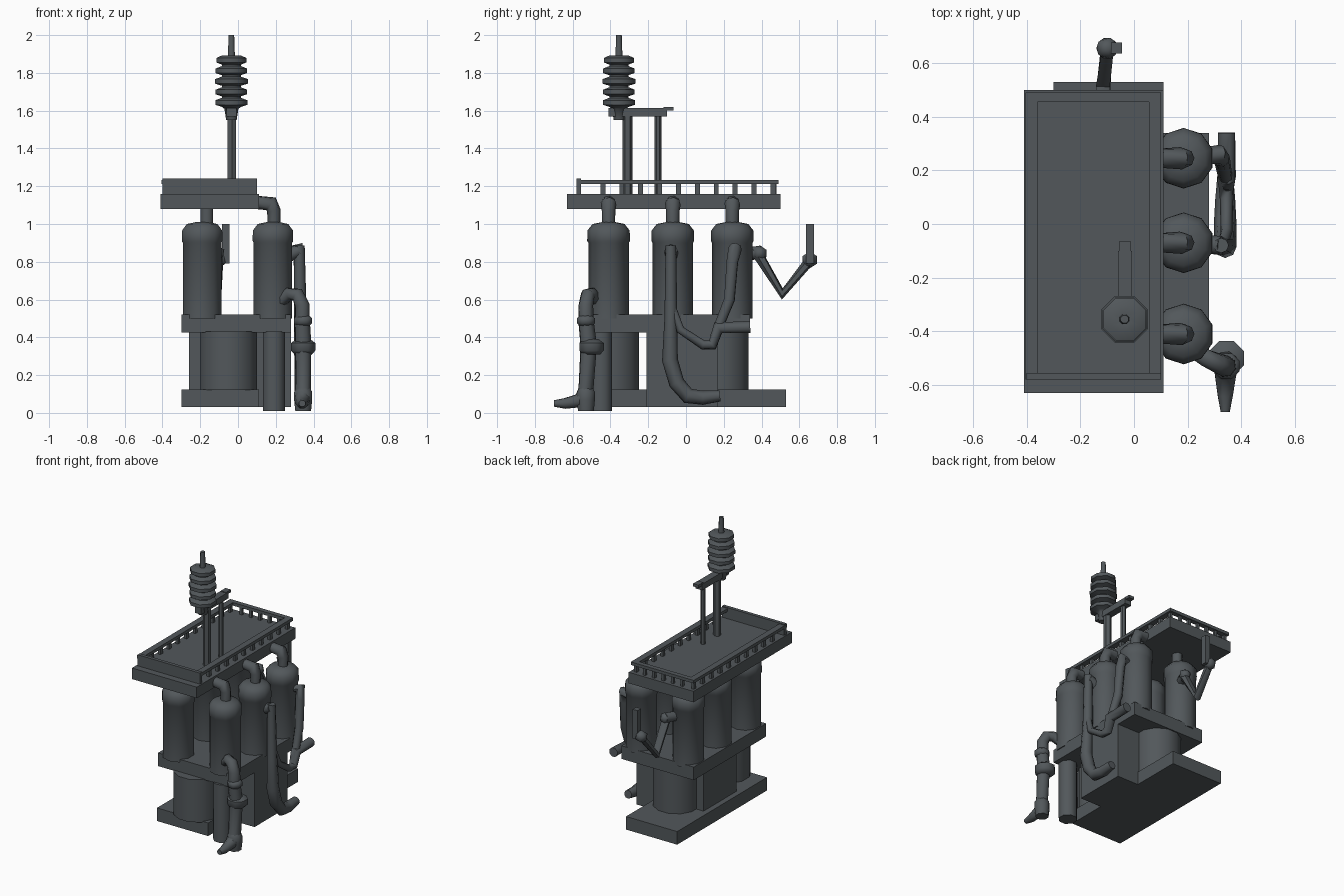
import bpy, bmesh, math
from mathutils import Vector

if "Cube" in bpy.data.objects:
    bpy.data.objects.remove(bpy.data.objects["Cube"])

grey = bpy.data.materials.new("dark_grey")
grey.diffuse_color = (0.085, 0.097, 0.105, 1)
grey.use_nodes = True
grey.node_tree.nodes["Principled BSDF"].inputs["Base Color"].default_value = grey.diffuse_color


def finish(name, bm, smooth=False):
    bmesh.ops.recalc_face_normals(bm, faces=bm.faces)
    me = bpy.data.meshes.new(name)
    bm.to_mesh(me)
    bm.free()
    me.materials.append(grey)
    ob = bpy.data.objects.new(name, me)
    bpy.context.collection.objects.link(ob)
    if smooth:
        bpy.ops.object.select_all(action='DESELECT')
        ob.select_set(True)
        bpy.context.view_layer.objects.active = ob
        bpy.ops.object.shade_smooth_by_angle(angle=math.radians(50))
    return ob


def box(name, x0, x1, y0, y1, z0, z1):
    bm = bmesh.new()
    bmesh.ops.create_cube(bm, size=1)
    for v in bm.verts:
        v.co = (x0 + (v.co.x + .5) * (x1 - x0), y0 + (v.co.y + .5) * (y1 - y0),
                z0 + (v.co.z + .5) * (z1 - z0))
    return finish(name, bm)


def loft(name, rings, smooth=True):
    """Join rings of points and cap both ends."""
    bm = bmesh.new()
    vs = [[bm.verts.new(p) for p in r] for r in rings]
    n = len(vs[0])
    for a, b in zip(vs, vs[1:]):
        for i in range(n):
            bm.faces.new((a[i], a[(i + 1) % n], b[(i + 1) % n], b[i]))
    bm.faces.new(vs[0])
    bm.faces.new(vs[-1])
    return finish(name, bm, smooth)


def lathe(name, x, y, profile, n=10):
    return loft(name, [[(x + r * math.cos(math.tau * (i + .5) / n),
                         y + r * math.sin(math.tau * (i + .5) / n), z)
                        for i in range(n)] for r, z in profile])


def tube(name, pts, radii, n=8):
    pts = [Vector(p) for p in pts]
    if not isinstance(radii, (list, tuple)):
        radii = [radii] * len(pts)
    rings, side = [], None
    for i, p in enumerate(pts):
        d1 = (p - pts[max(i - 1, 0)]).normalized()
        d2 = (pts[min(i + 1, len(pts) - 1)] - p).normalized()
        t = (d1 + d2).normalized()
        if side is None:
            side = t.orthogonal()
        side = (side - t * side.dot(t)).normalized()
        up = t.cross(side)
        rings.append([p + radii[i] * (math.cos(math.tau * k / n) * side + math.sin(math.tau * k / n) * up)
                      for k in range(n)])
    return loft(name, rings)


def ball(name, p, r):
    bm = bmesh.new()
    bmesh.ops.create_icosphere(bm, subdivisions=1, radius=r)
    bmesh.ops.translate(bm, verts=bm.verts, vec=p)
    return finish(name, bm, True)


# Base, lower columns and middle deck
box("base_plate", -.30, .11, -.50, .53, .03, .125)
box("centre_block", -.26, .28, -.21, .17, .03, .43)
for y in (-.40, .18):
    lathe("lower_column", -.05, y, [(.157, .12), (.157, .43)], 12)
lathe("front_pillar", .19, -.45, [(.063, .01), (.063, .43)], 8)
box("middle_deck", -.30, .28, -.49, .34, .425, .52)

# Two rows of tanks with outlet pipes
for y in (-.41, -.07, .245):
    for x in (-.19, .185):
        lathe("tank", x, y, [(.107, .50), (.107, .90), (.113, .91), (.112, .965), (.085, 1.0), (.035, 1.01)])
    lathe("tank_neck", -.165, y, [(.036, .99), (.036, 1.09)], 8)
    tube("outlet_pipe", [(.19, y, .98), (.19, y, 1.07), (.175, y, 1.107), (.09, y, 1.115)],
         [.034, .036, .042, .036])

# Top deck, parapet and railing
box("top_deck", -.41, .11, -.63, .50, 1.08, 1.16)
box("front_parapet", -.40, .10, -.58, -.555, 1.155, 1.24)
for x in (-.385, .075):
    box("side_rail", x - .02, x + .025, -.58, .49, 1.212, 1.234)
    for i in range(10):
        y = -.44 + i * .1
        box("rail_post", x - .01, x + .01, y - .013, y + .013, 1.155, 1.22)
box("back_rail", -.40, .10, .455, .49, 1.212, 1.234)
for i in range(5):
    x = -.30 + i * .075
    box("back_rail_post", x - .01, x + .01, .46, .48, 1.155, 1.22)

# Mast with insulator stack
for y, r in ((-.31, .026), (-.148, .018)):
    lathe("mast_pole", -.033, y, [(r, 1.15), (r, 1.58)], 6)
box("mast_beam", -.06, -.008, -.41, -.10, 1.57, 1.615)
box("beam_tip", -.055, -.012, -.12, -.065, 1.60, 1.62)
stack = [(.03, 1.55), (.04, 1.61)]
for i in range(5):
    z = 1.625 + i * .056
    r = (.092, .09, .094, .09, .086)[i]
    stack += [(.055, z - .005), (r, z + .006), (r, z + .03), (.055, z + .043)]
lathe("insulator_stack", -.035, -.355, stack + [(.02, 1.89), (.016, 2.0)], 8)

# Front right valve leg with collar and foot
tube("valve_leg", [(.22, -.47, .58), (.27, -.50, .63), (.315, -.52, .625), (.34, -.53, .57), (.34, -.53, .49),
                   (.345, -.515, .36), (.345, -.53, .12), (.34, -.56, .065), (.34, -.64, .05), (.34, -.70, .05)],
     [.03, .035, .038, .04, .042, .045, .042, .042, .03, .018])
lathe("leg_collar", .345, -.50, [(.05, .31), (.07, .33), (.07, .37), (.04, .39)], 8)
lathe("upper_joint", .345, -.53, [(.035, .46), (.052, .475), (.052, .50), (.035, .515)], 8)
lathe("ankle", .345, -.53, [(.045, .01), (.052, .07), (.052, .11), (.04, .13)], 8)

# Middle drain pipe and cross hose
tube("drain_pipe", [(.325, -.08, .885), (.33, -.08, .50), (.34, -.085, .28), (.34, -.05, .16), (.34, .01, .09),
                    (.34, .09, .08), (.34, .18, .09)], [.028, .034, .042, .042, .042, .038, .03])
tube("drain_bracket", [(.20, -.07, .80), (.325, -.08, .86)], .035)
tube("cross_hose", [(.33, -.08, .58), (.345, -.03, .44), (.345, .09, .36), (.345, .14, .36), (.345, .17, .45),
                    (.345, .34, .455)], [.02, .022, .025, .03, .036, .034])
tube("side_arm", [(.22, .25, .84), (.32, .26, .87), (.325, .245, .80), (.33, .23, .60), (.345, .15, .40)],
     [.03, .036, .032, .03, .025])

# Back jointed arm
tube("back_shoulder", [(-.15, .30, .84), (-.11, .40, .85)], .035)
ball("shoulder_joint", (-.11, .39, .845), .042)
tube("back_arm", [(-.11, .38, .84), (-.115, .51, .63), (-.10, .65, .80)], [.03, .03, .026], 6)
ball("wrist_joint", (-.10, .655, .81), .045)
box("back_hand", -.085, -.045, .635, .677, .79, 1.0)
